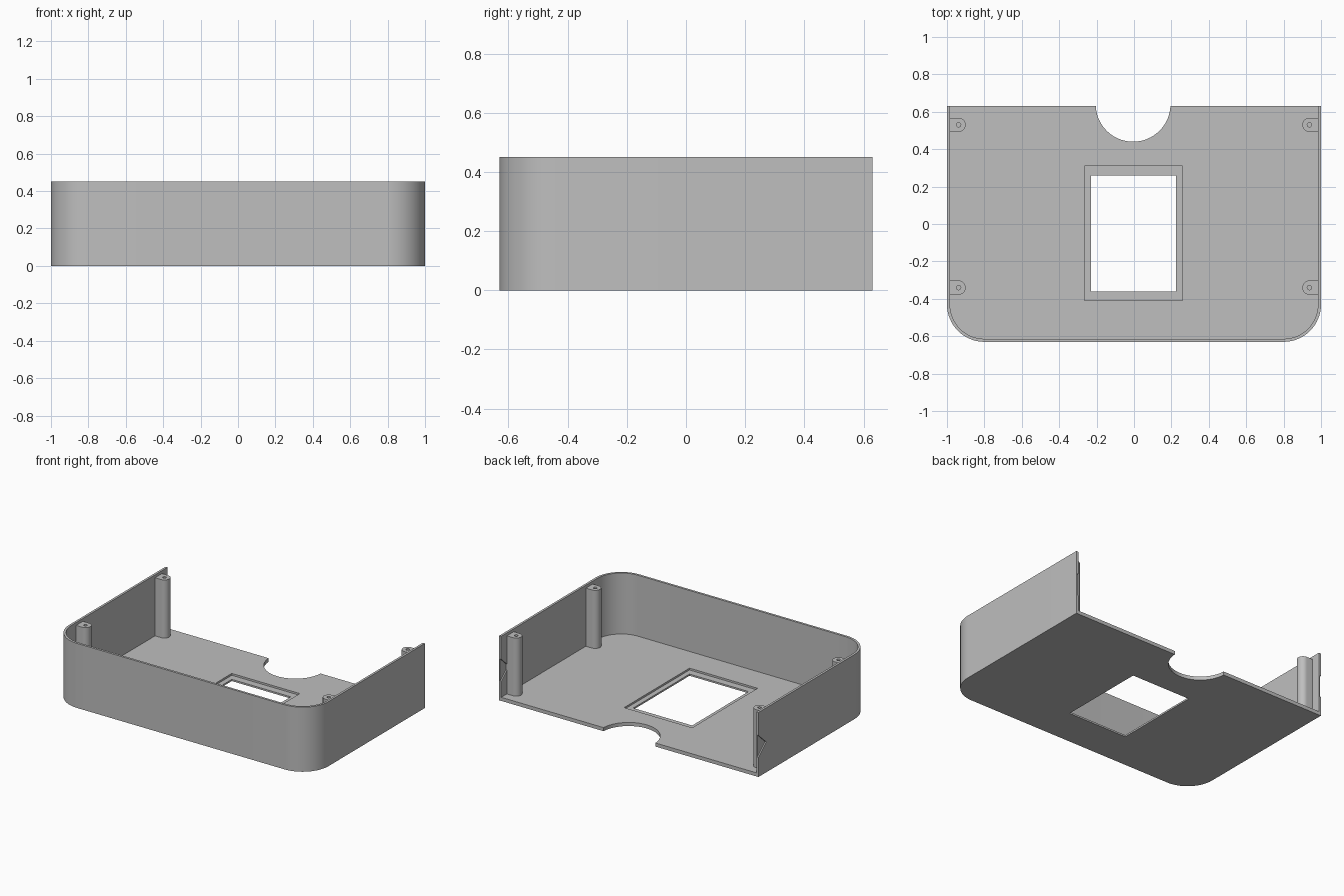
import bpy
import bmesh
from math import sin, cos, pi
from mathutils import Matrix, Vector

cube = bpy.data.objects.get("Cube")
if cube:
    bpy.data.objects.remove(cube, do_unlink=True)

W, D, H = 1.0, 0.63, 0.45      # half width, half depth, height
WALL, FLOOR, R = 0.016, 0.025, 0.2

GREY = (0.52, 0.52, 0.52, 1)
plastic = bpy.data.materials.new("grey plastic")
plastic.use_nodes = True
plastic.diffuse_color = GREY
plastic.node_tree.nodes["Principled BSDF"].inputs["Base Color"].default_value = GREY


def prism(name, outline, low, high, axis="z"):
    """Extrude a closed outline along z, or a (y, z) outline along x."""
    bm = bmesh.new()
    if axis == "z":
        points, step = [(a, b, low) for a, b in outline], Vector((0, 0, high - low))
    else:
        points, step = [(low, a, b) for a, b in outline], Vector((high - low, 0, 0))
    face = bm.faces.new([bm.verts.new(p) for p in points])
    top = bmesh.ops.extrude_face_region(bm, geom=[face])
    verts = [v for v in top["geom"] if isinstance(v, bmesh.types.BMVert)]
    bmesh.ops.translate(bm, verts=verts, vec=step)
    bmesh.ops.recalc_face_normals(bm, faces=bm.faces)
    mesh = bpy.data.meshes.new(name)
    bm.to_mesh(mesh)
    bm.free()
    mesh.materials.append(plastic)
    obj = bpy.data.objects.new(name, mesh)
    bpy.context.collection.objects.link(obj)
    return obj


def arc(cx, cy, r, start, end, n=16):
    angles = [start + (end - start) * i / n for i in range(n + 1)]
    return [(cx + r * cos(a), cy + r * sin(a)) for a in angles]


def rect(x0, x1, y0, y1):
    return [(x0, y0), (x1, y0), (x1, y1), (x0, y1)]


def tray_outline(inset, back):
    """Square at the back, rounded at the two front corners."""
    cx, cy = W - R, R - D
    return ([(inset - W, back)]
            + arc(-cx, cy, R - inset, pi, 1.5 * pi)
            + arc(cx, cy, R - inset, 1.5 * pi, 2 * pi)
            + [(W - inset, back)])


def cut(obj, cutter):
    mod = obj.modifiers.new("cut", "BOOLEAN")
    mod.operation, mod.solver, mod.object = "DIFFERENCE", "EXACT", cutter
    cutter.hide_render = True
    bpy.context.view_layer.objects.active = obj
    bpy.ops.object.modifier_apply(modifier=mod.name)
    bpy.data.objects.remove(cutter, do_unlink=True)


def smooth(obj):
    bpy.ops.object.select_all(action="DESELECT")
    obj.select_set(True)
    bpy.context.view_layer.objects.active = obj
    bpy.ops.object.shade_smooth_by_angle()


# Tray: floor with a front wall and two side walls, open at the back
tray = prism("tray", tray_outline(0, D), 0, H)
cut(tray, prism("hollow", tray_outline(WALL, D + 0.1), FLOOR, H + 0.1))

# Window with a shallow recess around it
cut(tray, prism("recess", rect(-0.265, 0.26, -0.41, 0.31), 0.012, 0.1))
cut(tray, prism("window", rect(-0.23, 0.225, -0.36, 0.26), -0.1, 0.1))

# Half-round cutout in the back edge of the floor
cut(tray, prism("cable_cutout", arc(-0.005, 0.64, 0.2, 0, 2 * pi - pi / 32, 63), -0.1, 0.1))

# Shallow triangular notch at the back end of each side wall
notch = [(D + 0.01, 0.29), (D + 0.01, 0.135), (D, 0.135), (0.545, 0.212), (D, 0.29)]
for face_x in (-W, W - WALL):
    cut(tray, prism("notch", notch, face_x - 0.01, face_x + 0.008, "x"))
smooth(tray)

# Screw posts against the side walls, each with a pilot hole
for side, side_name in ((1, "left"), (-1, "right")):
    for y, end_name in ((0.53, "back"), (-0.34, "front")):
        outline = [(0.99, y - 0.038)] + arc(0.938, y, 0.038, 1.5 * pi, 0.5 * pi) + [(0.99, y + 0.038)]
        hole = arc(0.938, y, 0.012, 0, 2 * pi - pi / 8, 15)
        post = prism(f"{end_name}_{side_name}_post", [(side * a, b) for a, b in outline], 0.015, 0.43)
        cut(post, prism("pilot_hole", [(side * a, b) for a, b in hole], 0.2, 0.5))
        smooth(post)
